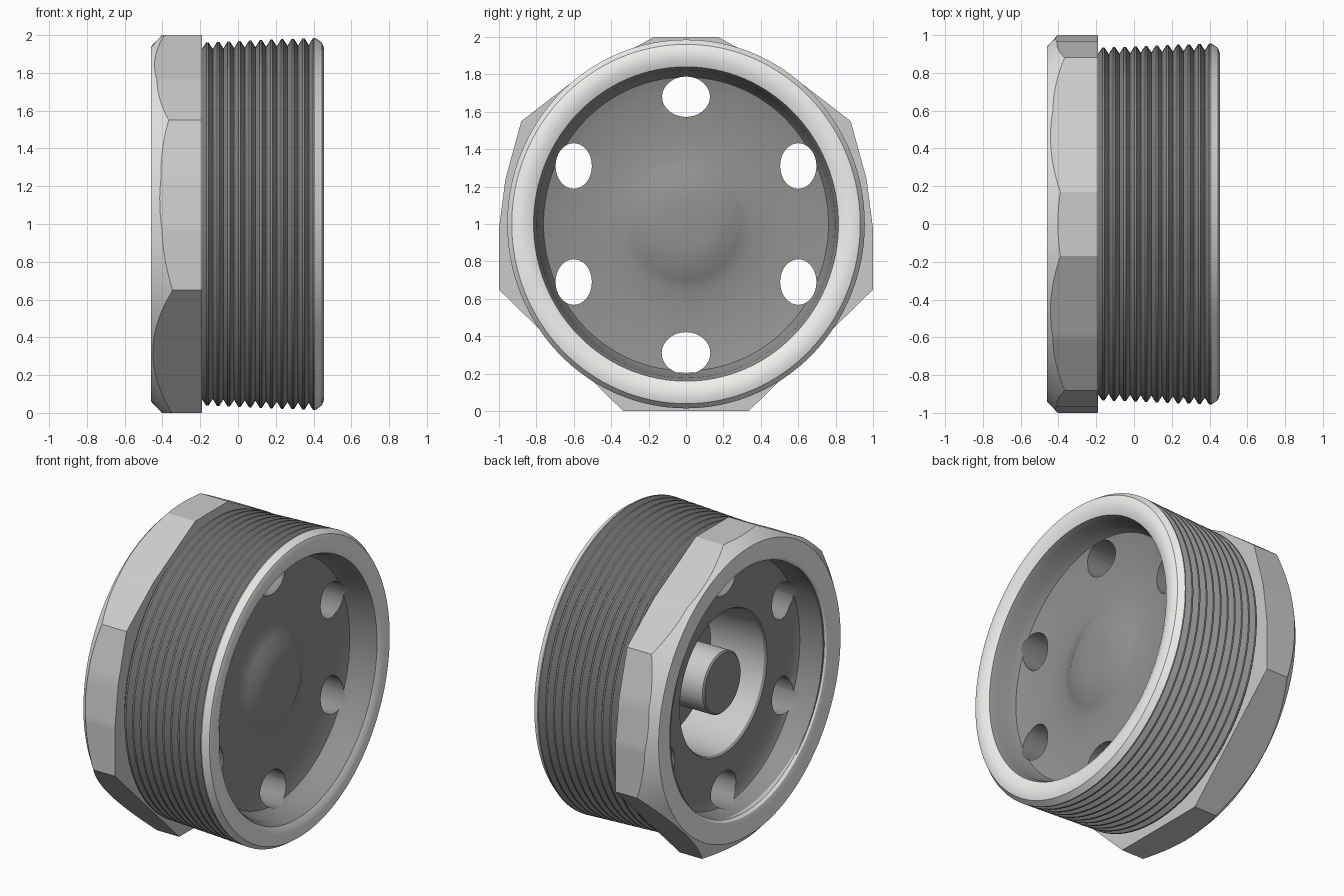
import bpy, bmesh, math

if "Cube" in bpy.data.objects:
    bpy.data.objects.remove(bpy.data.objects["Cube"])

CZ = 1.0  # height of the x axis of revolution
SY = 0.97  # the threaded body is very slightly narrower than tall


def loft(name, angles, profile, sy=1.0, closed=False):
    """Sweep profile(angle) -> [(x, r), ...] around the x axis."""
    bm = bmesh.new()
    rows = [[bm.verts.new((x, sy * r * math.cos(a), CZ + r * math.sin(a)))
             for x, r in profile(a)] for a in angles]
    n = len(rows[0])
    for i, row in enumerate(rows):
        nxt = rows[(i + 1) % len(rows)]
        for j in range(n if closed else n - 1):
            k = (j + 1) % n
            bm.faces.new((row[j], row[k], nxt[k], nxt[j]))
    bmesh.ops.remove_doubles(bm, verts=bm.verts, dist=1e-5)
    return finish(bm, name)


def finish(bm, name):
    bmesh.ops.recalc_face_normals(bm, faces=bm.faces)
    me = bpy.data.meshes.new(name)
    bm.to_mesh(me)
    bm.free()
    ob = bpy.data.objects.new(name, me)
    bpy.context.collection.objects.link(ob)
    return ob


def activate(ob):
    bpy.ops.object.select_all(action='DESELECT')
    ob.select_set(True)
    bpy.context.view_layer.objects.active = ob


def grey(name, v):
    m = bpy.data.materials.new(name)
    m.diffuse_color = (v, v * 0.985, v * 0.96, 1)
    m.use_nodes = True
    m.node_tree.nodes["Principled BSDF"].inputs["Base Color"].default_value = m.diffuse_color
    return m


def paint(ob, mats, pick):
    """Give each face the material index returned by pick(x, radius, normal)."""
    ob.data.materials.clear()
    for m in mats:
        ob.data.materials.append(m)
    for p in ob.data.polygons:
        c = p.center
        p.material_index = pick(c.x, math.hypot(c.y / SY, c.z - CZ), p.normal)


circle = [2 * math.pi * i / 128 for i in range(128)]

# threaded body: pin, pocket, back recess, thread, rim, front recess with boss
body_profile = [(-0.265, 0), (-0.265, 0.19), (-0.255, 0.20), (0.12, 0.20),
                (0.12, 0.44), (-0.255, 0.455), (-0.27, 0.465), (-0.27, 0.74),
                (-0.29, 0.785), (-0.33, 0.80), (-0.44, 0.81),
                (-0.44, 0.86), (-0.19, 0.88), (-0.19, 0.93)]
turns, pitch = 11, 0.0565
for i in range(turns):
    x = -0.19 + pitch * i
    crest = 0.962 + 0.023 * i / (turns - 1)
    body_profile += [(x + 0.4 * pitch, crest), (x + 0.6 * pitch, crest),
                     (x + pitch, crest - 0.035)]
body_profile[-1] = (0.445, 0.96)
body_profile += [(0.455, 0.93), (0.453, 0.88), (0.435, 0.84), (0.40, 0.822),
                 (0.32, 0.81), (0.275, 0.785), (0.25, 0.70), (0.24, 0.50),
                 (0.245, 0.36), (0.265, 0.30), (0.30, 0.23), (0.31, 0.12),
                 (0.312, 0)]
body = loft("threaded_body", circle, lambda a: body_profile, sy=SY)

# six through holes: (y, z offset, half width, half height)
holes = [(0, 0.68, 0.128, 0.108), (0, -0.69, 0.13, 0.112)]
holes += [(sy * 0.60, sz * 0.31, 0.097, 0.122) for sy in (-1, 1) for sz in (-1, 1)]
bm = bmesh.new()
for y, z, w, h in holes:
    ends = [[bm.verts.new((x, y + w * math.cos(t), CZ + z + h * math.sin(t)))
             for t in [2 * math.pi * i / 32 for i in range(32)]] for x in (-0.40, 0.40)]
    bm.faces.new(ends[0])
    bm.faces.new(ends[1])
    for i in range(32):
        j = (i + 1) % 32
        bm.faces.new((ends[0][i], ends[0][j], ends[1][j], ends[1][i]))
cutter = finish(bm, "hole_cutter")
cutter.hide_render = True
mod = body.modifiers.new("holes", 'BOOLEAN')
mod.operation, mod.solver, mod.object = 'DIFFERENCE', 'EXACT', cutter
activate(body)
bpy.ops.object.modifier_apply(modifier=mod.name)
bpy.data.objects.remove(cutter)

# faceted head with a conical chamfer on its outer face
half = [(0.335, -1.0), (1.0, -0.35), (1.0, -0.03), (0.965, 0.24), (0.88, 0.55),
        (0.60, 0.765), (0.17, 1.0)]
outline = half + [(-y, z) for y, z in reversed(half)]


def head_radius(a):
    d = (math.cos(a), math.sin(a))
    best = 9.0
    for (y0, z0), (y1, z1) in zip(outline, outline[1:] + outline[:1]):
        ny, nz = z1 - z0, y0 - y1
        dot = ny * d[0] + nz * d[1]
        if dot > 1e-6:
            best = min(best, (ny * y0 + nz * z0) / dot)
    return best


def head_profile(a):
    r = head_radius(a)
    face = min(r - 0.004, 0.94)
    return [(-0.435, 0.795), (-0.45, 0.81), (-0.458, 0.845), (-0.46, face),
            (-0.46 + (r - face) * 0.95, r), (-0.19, r), (-0.19, 0.86)]


corners = [math.atan2(z, y) % (2 * math.pi) for y, z in outline]
angles = sorted([a for a in circle if min(abs(a - c) for c in corners) > 0.012] + corners)
head = loft("faceted_head", angles, head_profile, closed=True)

# worn metal greys: bright rims, darker thread and inner plate
bright, middle = grey("bright_metal", 0.90), grey("middle_metal", 0.55)
dark, thread = grey("dark_metal", 0.29), grey("thread_metal", 0.26)


def body_pick(x, r, n):
    if r > 0.83 and x > 0.425:
        return 0
    if r > 0.9:
        return 3
    if x < 0.2 and abs(n.x) < 0.5 and r < 0.5:
        return 1
    return 2


paint(body, [bright, middle, dark, thread], body_pick)
paint(head, [bright, middle], lambda x, r, n: 0 if n.x < -0.5 else 1)

for ob in (body, head):
    activate(ob)
    bpy.ops.object.shade_smooth_by_angle(angle=math.radians(28))
